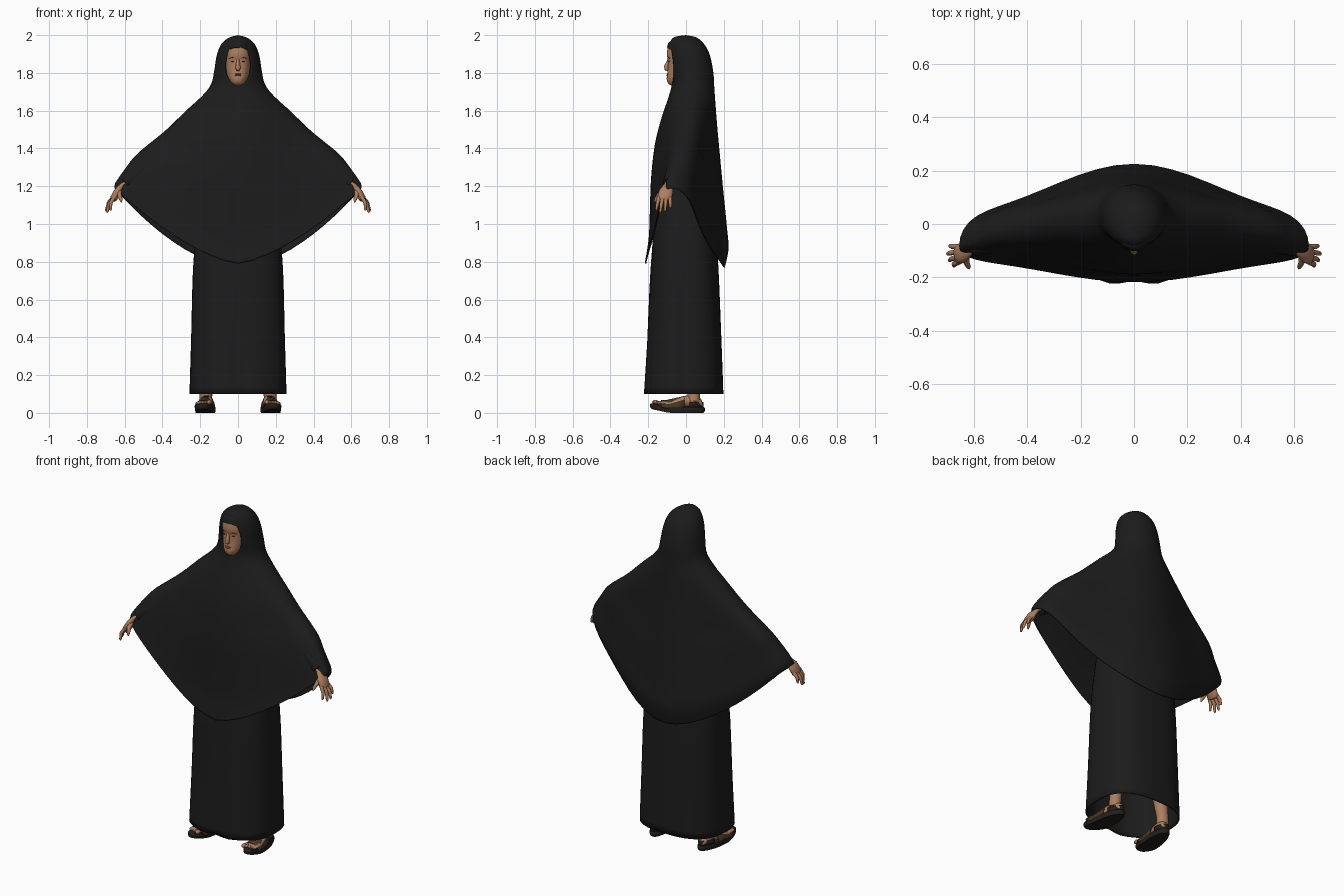
import bpy, bmesh, math
from mathutils import Vector

if "Cube" in bpy.data.objects:
    bpy.data.objects.remove(bpy.data.objects["Cube"], do_unlink=True)


def material(name, r, g, b):
    m = bpy.data.materials.new(name)
    m.use_nodes = True
    m.diffuse_color = (r, g, b, 1)
    node = m.node_tree.nodes["Principled BSDF"]
    node.inputs["Base Color"].default_value = (r, g, b, 1)
    node.inputs["Roughness"].default_value = 0.9
    return m


cloth = material("black cloth", .0115, .0115, .0115)
skin = material("skin", .42, .21, .112)
lip = material("lips", .31, .135, .075)
dark = material("dark brown", .045, .025, .015)
leather = material("brown leather", .06, .038, .018)
sole_mat = material("sole black", .016, .013, .011)


def loft(name, rings, mat, closed=True, caps=False, mirror=False, thick=0, angle=50):
    """Skin a list of equally long point rings."""
    bm = bmesh.new()
    rows = [[bm.verts.new(p) for p in ring] for ring in rings]
    n = len(rows[0])
    for a, b in zip(rows, rows[1:]):
        for i in range(n if closed else n - 1):
            j = (i + 1) % n
            bm.faces.new((a[i], a[j], b[j], b[i]))
    if caps:
        bm.faces.new(rows[0])
        bm.faces.new(rows[-1])
    bmesh.ops.remove_doubles(bm, verts=bm.verts, dist=.0004)
    bmesh.ops.recalc_face_normals(bm, faces=bm.faces)
    me = bpy.data.meshes.new(name)
    bm.to_mesh(me)
    bm.free()
    ob = bpy.data.objects.new(name, me)
    bpy.context.collection.objects.link(ob)
    me.materials.append(mat)
    if thick:
        s = ob.modifiers.new("thickness", "SOLIDIFY")
        s.thickness, s.offset = thick, -1
    if mirror:
        ob.modifiers.new("mirror", "MIRROR")
    bpy.ops.object.select_all(action="DESELECT")
    ob.select_set(True)
    bpy.context.view_layer.objects.active = ob
    bpy.ops.object.shade_smooth_by_angle(angle=math.radians(angle))
    return ob


def spline(keys, n):
    """Smooth interpolation through rows of numbers."""
    k = [keys[0]] + list(keys) + [keys[-1]]
    out = []
    for p, q, r, s in zip(k, k[1:], k[2:], k[3:]):
        for i in range(n):
            t = i / n
            out.append([b + .5 * t * (c - a + t * (2*a - 5*b + 4*c - d + t * (3*(b - c) + d - a)))
                        for a, b, c, d in zip(p, q, r, s)])
    return out + [list(keys[-1])]


def oval(cx, cy, z, rx, ry, n=32, power=1.0):
    pts = []
    for i in range(n):
        a = math.tau * i / n
        s, c = math.sin(a), math.cos(a)
        pts.append((cx + rx * math.copysign(abs(s) ** power, s),
                    cy - ry * math.copysign(abs(c) ** power, c), z))
    return pts


def tube(name, pts, radii, mat, flat=1.0, n=10, mirror=True):
    """Tapered limb; flat below 1 squashes it across its thin direction."""
    pts = [Vector(p) for p in pts]
    rings = []
    for i, (p, r) in enumerate(zip(pts, radii)):
        d = (pts[min(i + 1, len(pts) - 1)] - pts[max(i - 1, 0)]).normalized()
        ref = Vector((0, 1, 0)) if abs(d.y) < .9 else Vector((1, 0, 0))
        u = d.cross(ref).normalized()
        v = d.cross(u)
        rings.append([p + r * (math.cos(math.tau*k/n) * u * flat + math.sin(math.tau*k/n) * v)
                      for k in range(n)])
    return loft(name, rings, mat, caps=True, mirror=mirror)


def blob(name, c, size, mat, mirror=False):
    rings = []
    for i in range(9):
        t = math.pi * (.02 + .96 * i / 8)
        rings.append(oval(c[0], c[1], c[2] - size[2] * math.cos(t),
                          size[0] * math.sin(t), size[1] * math.sin(t), 12))
    return loft(name, rings, mat, caps=True, mirror=mirror)


# Hooded cape: half width, side y, side z, front y, front z, back y, back z
cape_keys = [
    (0, 0, 2, 0, 2, 0, 2),
    (.05, 0, 1.985, -.06, 1.99, .06, 1.985),
    (.09, .01, 1.95, -.082, 1.965, .105, 1.94),
    (.113, .02, 1.89, -.088, 1.92, .13, 1.88),
    (.126, .03, 1.81, -.085, 1.84, .145, 1.80),
    (.143, .03, 1.74, -.075, 1.75, .15, 1.72),
    (.188, .03, 1.68, -.09, 1.68, .155, 1.65),
    (.275, .02, 1.6, -.13, 1.56, .165, 1.52),
    (.39, 0, 1.49, -.165, 1.42, .178, 1.38),
    (.53, -.03, 1.375, -.185, 1.24, .195, 1.2),
    (.592, -.06, 1.3, -.192, 1.05, .215, 1),
    (.648, -.08, 1.22, -.198, .92, .225, .87),
    (.655, -.085, 1.19, -.218, .792, .205, .77)]
cape = []
COLS = 56
for w, ys, zs, yf, zf, yb, zb in spline(cape_keys, 7):
    # face opening is an oval gap at the front of the hood
    gap = .068 * math.sqrt(max(0, 1 - ((zf - 1.845) / .112) ** 2))
    start = math.asin(min(.9, gap / w)) if w > .01 else 0
    spread = min(1, max(0, (w - .2) / .25))
    ring = []
    for i in range(COLS + 1):
        a = start + (math.tau - 2 * start) * i / COLS
        s, c = math.sin(a), math.cos(a)
        y, z, power = (yf, zf, 1.9 - .4 * spread) if c > 0 else (yb, zb, 1.9 - .15 * spread)
        # the wide part hangs flatter between the centre and the sleeve ends
        depth = abs(c) * (1 - .24 * spread * math.sin(2 * a) ** 2)
        ring.append((w * s, ys + (y - ys) * depth, z + (zs - z) * abs(s) ** power))
    cape.append(ring)
loft("hooded_cape", cape, cloth, closed=False, thick=.008)

# Long robe: z, half width, front y, back y
robe = []
for z, w, yf, yb in spline([(.1, .257, -.222, .198), (.4, .248, -.205, .187), (.8, .236, -.185, .17),
                            (1.15, .2, -.15, .145), (1.4, .17, -.1, .12), (1.6, .09, -.04, .08)], 5):
    ring = oval(0, (yf + yb) / 2, z, w, (yb - yf) / 2, 48, .76)
    fold = .012 * max(0, 1 - z / .45)
    robe.append([(x, y + fold * math.cos(x * 34) * (y < 0) * (1 - abs(x) / w), z) for x, y, z in ring])
loft("robe", robe, cloth, thick=.008)

# Sleeves, wrists and hands
tube("robe_sleeve", [(.1, .02, 1.52), (.35, -.02, 1.4), (.6, -.085, 1.212)], [.07, .06, .036], cloth, n=16)
tube("palm", [(.57, -.08, 1.235), (.615, -.092, 1.205), (.64, -.106, 1.17), (.658, -.114, 1.135), (.662, -.116, 1.125)],
     [.022, .026, .038, .039, .027], skin, .5, 14)
knuckle = Vector((.656, -.114, 1.142))
fingers = {"index_finger": (.674, -.158, 1.072), "middle_finger": (.692, -.137, 1.06),
           "ring_finger": (.699, -.112, 1.066), "little_finger": (.69, -.082, 1.085)}
for i, (name, tip) in enumerate(fingers.items()):
    base = knuckle + Vector((0, .019 * (i - 1.5), 0))
    tip = Vector(tip)
    bend = base.lerp(tip, .5) + Vector((.009, 0, .005))
    tube(name, [base, bend, base.lerp(tip, .9) + Vector((.002, 0, 0)), tip], [.0105, .0095, .007, .003], skin)
tube("thumb", [(.63, -.112, 1.18), (.628, -.142, 1.155), (.62, -.16, 1.13), (.617, -.167, 1.115)],
     [.015, .012, .009, .003], skin)


# Head: z, half width, front y
def head_rings(rows):
    return [oval(0, (y + .06) / 2, z, w, (.06 - y) / 2, 32, .88) for z, w, y in spline(rows, 4)]


loft("face", head_rings([(1.725, .02, -.06), (1.742, .038, -.092), (1.765, .05, -.102), (1.79, .058, -.1),
                         (1.83, .064, -.096), (1.865, .066, -.096), (1.9, .067, -.101), (1.94, .064, -.096)]),
     skin, caps=True)
arch = head_rings([(1.936, .068, -.1), (1.95, .066, -.097), (1.964, .06, -.088), (1.98, .035, -.06)])
loft("under_scarf", [[(x, y, z - 6 * x * x * (z < 1.96)) for x, y, z in ring] for ring in arch],
     cloth, caps=True)
loft("neck", [oval(0, .02, z, .05, .055) for z in (1.5, 1.76)], skin)

# Facial features
tube("nose", [(0, -.088, 1.88), (0, -.095, 1.858), (0, -.104, 1.835), (0, -.103, 1.822), (0, -.094, 1.816)],
     [.007, .009, .0125, .0135, .009], skin, mirror=False)
blob("upper_lip", (0, -.097, 1.793), (.02, .007, .004), lip)
blob("lower_lip", (0, -.097, 1.786), (.017, .007, .004), lip)
blob("eye", (.027, -.089, 1.861), (.011, .005, .0032), dark, True)
tube("eyebrow", [(.011, -.096, 1.877), (.028, -.0935, 1.882), (.046, -.082, 1.877)],
     [.0015, .0022, .001], dark, n=6)

# Feet and sandals
FX = .172


def toe_out(pts):
    return [(x - .1 * (y + .04), y, z) for x, y, z in pts]


def lift(y):
    return .022 * max(0, (-y - .09) / .1)


sole = []
for z, grow in ((0, .95), (.01, 1), (.024, 1), (.03, .96)):
    ring = oval(FX, -.045, z, .051 * grow, .145 * grow, 32, .85)
    sole.append(toe_out([(FX + (x - FX) * (1 - 1.6 * max(0, y)), y, h + lift(y)) for x, y, h in ring]))
loft("sandal_sole", sole, sole_mat, caps=True, mirror=True)

foot = []
for y, w, h in spline([(.088, .015, .02), (.075, .028, .05), (.03, .034, .066), (-.03, .038, .055),
                       (-.09, .043, .035), (-.14, .043, .024), (-.152, .03, .012)], 3):
    foot.append(toe_out([(x, y, .029 + lift(y) + h * .5 + q)
                         for x, q, _ in oval(FX, 0, 0, w, h * .5, 16)]))
loft("foot", foot, skin, caps=True, mirror=True)
for i in range(5):
    y = -.162 + .007 * i
    x = FX - .031 + .016 * i - .1 * (y + .04)
    r = .012 if i == 0 else .0085
    blob("toe", (x, y, .041 + lift(y)), (r, .018, r), skin, True)
tube("ankle", [(FX, .04, .06), (FX - .005, .042, .13), (FX - .02, .03, .3)], [.034, .033, .045], skin, n=16)

# Broad arched strap over the instep, narrow band round the heel
rings = []
for y, h in ((-.132, .038), (-.1, .045), (-.05, .058), (-.008, .068)):
    rings.append(toe_out([(FX + .049 * math.cos(math.pi * k / 14), y,
                           .022 + lift(y) + h * math.sin(math.pi * k / 14)) for k in range(15)]))
loft("instep_strap", rings, leather, closed=False, mirror=True, thick=.005)
heel = [[(FX + .039 * math.cos(math.pi * k / 14), .02 + .073 * math.sin(math.pi * k / 14), z)
         for k in range(15)] for z in (.026, .058)]
loft("heel_strap", [toe_out(r) for r in heel], sole_mat, closed=False, mirror=True, thick=.005)
